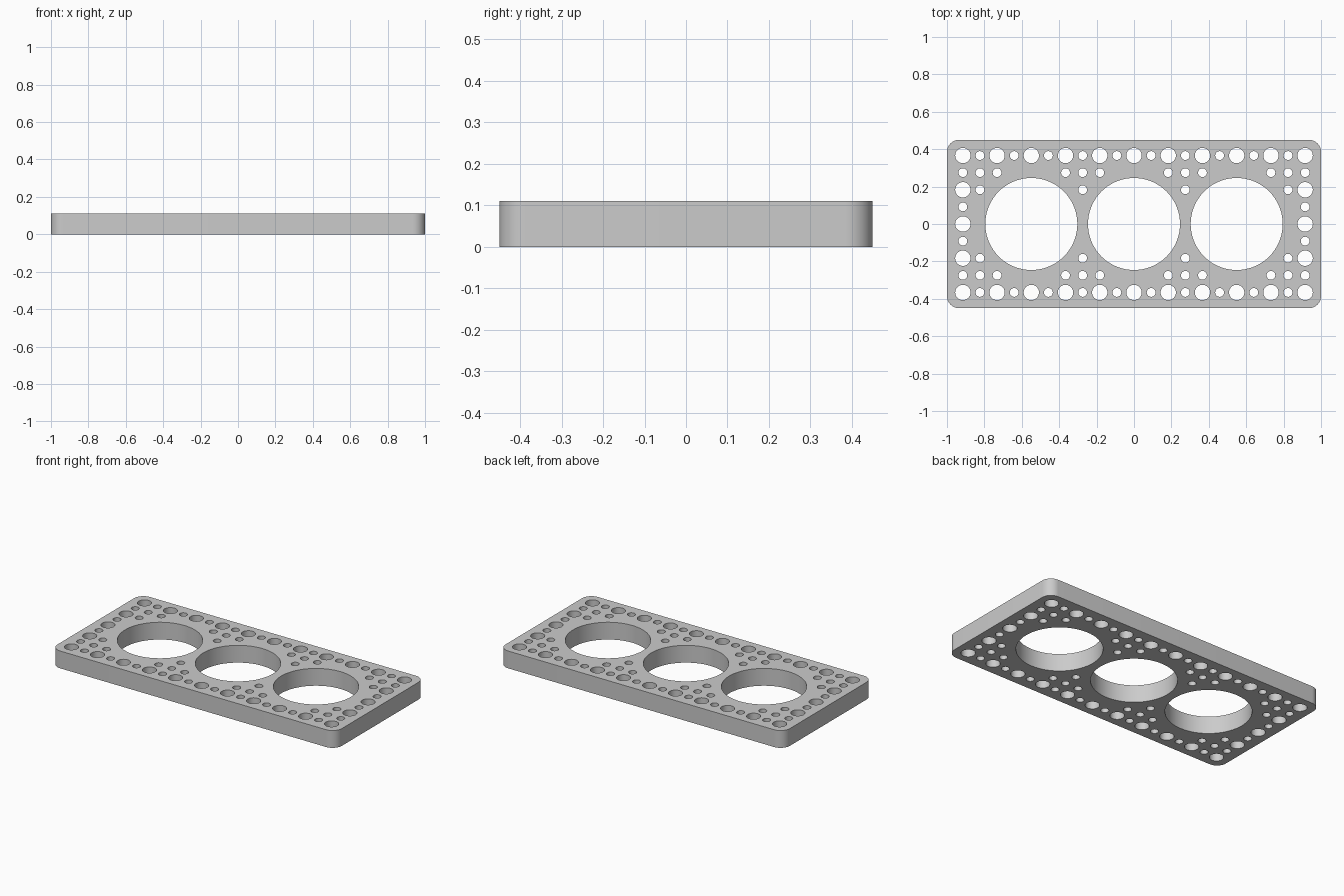
import bpy, bmesh, math

if "Cube" in bpy.data.objects:
    bpy.data.objects.remove(bpy.data.objects["Cube"], do_unlink=True)

WIDTH, DEPTH, THICK = 2.0, 0.9, 0.11
CORNER = 0.065
PITCH = 0.183
HALF = PITCH / 2
BIG_R, PIN_R, SMALL_R = 0.246, 0.041, 0.0235

# Flat grey material
grey = bpy.data.materials.new("light grey")
grey.use_nodes = True
colour = (0.6, 0.6, 0.6, 1)
grey.diffuse_color = colour
grey.node_tree.nodes["Principled BSDF"].inputs["Base Color"].default_value = colour

bm = bmesh.new()


def arc(cx, cy, r, start, sweep, steps):
    return [(cx + r * math.cos(start + sweep * i / steps),
             cy + r * math.sin(start + sweep * i / steps)) for i in range(steps + 1)]


def loop(points):
    verts = [bm.verts.new((x, y, 0)) for x, y in points]
    for a, b in zip(verts, verts[1:] + verts[:1]):
        bm.edges.new((a, b))


def hole(x, y, r, sides):
    loop(arc(x, y, r, 0, math.tau, sides)[:-1])


# Rounded plate outline
outline = []
for k, (sx, sy) in enumerate([(1, 1), (-1, 1), (-1, -1), (1, -1)]):
    outline += arc(sx * (WIDTH / 2 - CORNER), sy * (DEPTH / 2 - CORNER),
                   CORNER, k * math.pi / 2, math.pi / 2, 12)
loop(outline)

# Three large openings
for i in (-1, 0, 1):
    hole(i * 3 * PITCH, 0, BIG_R, 72)

# Hole grid positions, counted in half pitches from the centre
pins, smalls = set(), set()
for i in range(-10, 11):
    for j in (-4, 4):
        (smalls if i % 2 else pins).add((i, j))
for j in range(-3, 4):
    for i in (-10, 10):
        (smalls if j % 2 else pins).add((i, j))
for sx in (-1, 1):
    for sy in (-1, 1):
        # Clusters at the plate ends and between the openings
        smalls |= {(sx * i, sy * 3) for i in (2, 3, 4, 8, 9)}
        smalls |= {(sx * i, sy * 2) for i in (3, 9)}

for i, j in sorted(pins):
    hole(i * HALF, j * HALF, PIN_R, 32)
for i, j in sorted(smalls):
    hole(i * HALF, j * HALF, SMALL_R, 24)

# Fill the perforated profile and give it thickness
bmesh.ops.triangle_fill(bm, edges=bm.edges[:], use_beauty=True, normal=(0, 0, 1))
extruded = bmesh.ops.extrude_face_region(bm, geom=bm.faces[:], use_keep_orig=True)
top = [v for v in extruded["geom"] if isinstance(v, bmesh.types.BMVert)]
bmesh.ops.translate(bm, verts=top, vec=(0, 0, THICK))
bmesh.ops.recalc_face_normals(bm, faces=bm.faces[:])

mesh = bpy.data.meshes.new("perforated_plate")
bm.to_mesh(mesh)
bm.free()
mesh.materials.append(grey)
plate = bpy.data.objects.new("perforated_plate", mesh)
bpy.context.collection.objects.link(plate)

# Smooth curved walls, sharp rims
bpy.context.view_layer.objects.active = plate
plate.select_set(True)
bpy.ops.object.shade_smooth_by_angle(angle=math.radians(30))
